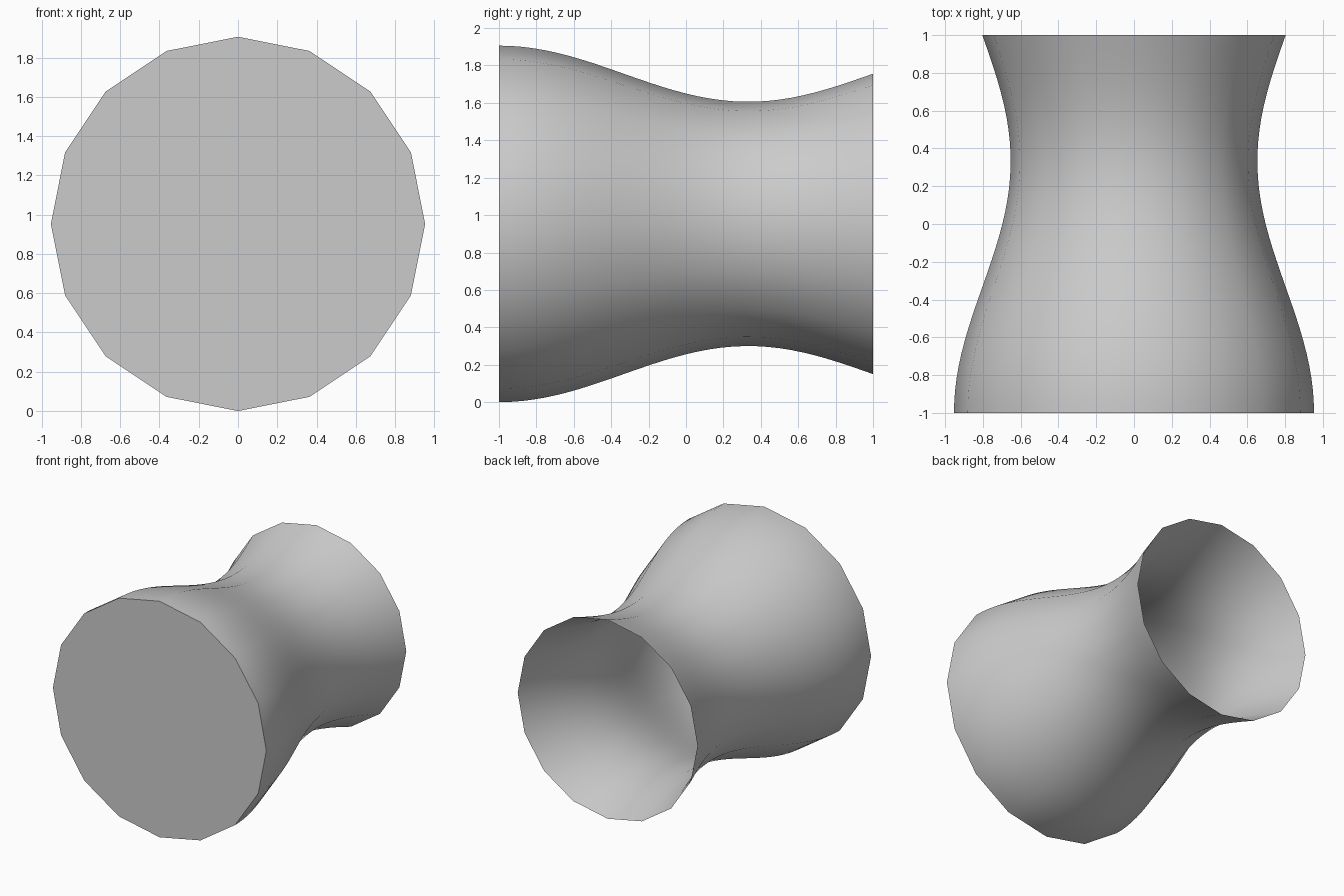
import bpy
import bmesh
from math import cos, pi, radians
from mathutils import Vector

cube = bpy.data.objects.get("Cube")
if cube:
    bpy.data.objects.remove(cube)

SIDES = 16
RINGS = 32
LENGTH = 2.0
MEAN_RADIUS = 0.803
WAVE = 0.15
AXIS_HEIGHT = MEAN_RADIUS + WAVE

# Plain grey material
grey = bpy.data.materials.new("plain_grey")
grey.use_nodes = True
colour = (0.6, 0.6, 0.6, 1)
grey.diffuse_color = colour
grey.node_tree.nodes["Principled BSDF"].inputs["Base Color"].default_value = colour

# Profile: from the centre of the closed front, then three quarters of a cosine wave
bm = bmesh.new()
profile = [Vector((0, -LENGTH / 2, 0))]
for i in range(RINGS + 1):
    t = i / RINGS
    radius = MEAN_RADIUS + WAVE * cos(1.5 * pi * t)
    profile.append(Vector((0, LENGTH * (t - 0.5), radius)))
verts = [bm.verts.new(p) for p in profile]
edges = [bm.edges.new(pair) for pair in zip(verts, verts[1:])]

# Turn the profile about the y axis, leaving the back open
bmesh.ops.spin(bm, geom=verts + edges, cent=(0, 0, 0), axis=(0, 1, 0),
               angle=2 * pi, steps=SIDES, use_duplicate=False)
bmesh.ops.remove_doubles(bm, verts=bm.verts, dist=0.0001)

# Merge the front wedges into a single flat disc
front = [f for f in bm.faces if all(v.co.y < -LENGTH / 2 + 0.001 for v in f.verts)]
bmesh.ops.dissolve_faces(bm, faces=front, use_verts=True)

# Make the wall and the disc face outwards
bm.normal_update()
for f in bm.faces:
    centre = f.calc_center_median()
    outward = Vector((centre.x, 0, centre.z)) if len(f.verts) == 4 else Vector((0, -1, 0))
    if f.normal.dot(outward) < 0:
        f.normal_flip()
    f.smooth = True

mesh = bpy.data.meshes.new("waisted_tube")
bm.to_mesh(mesh)
bm.free()
mesh.materials.append(grey)
tube = bpy.data.objects.new("waisted_tube", mesh)
tube.location.z = AXIS_HEIGHT
bpy.context.collection.objects.link(tube)

# Smooth wall with a crisp rim around the front disc
mesh.set_sharp_from_angle(angle=radians(40))
